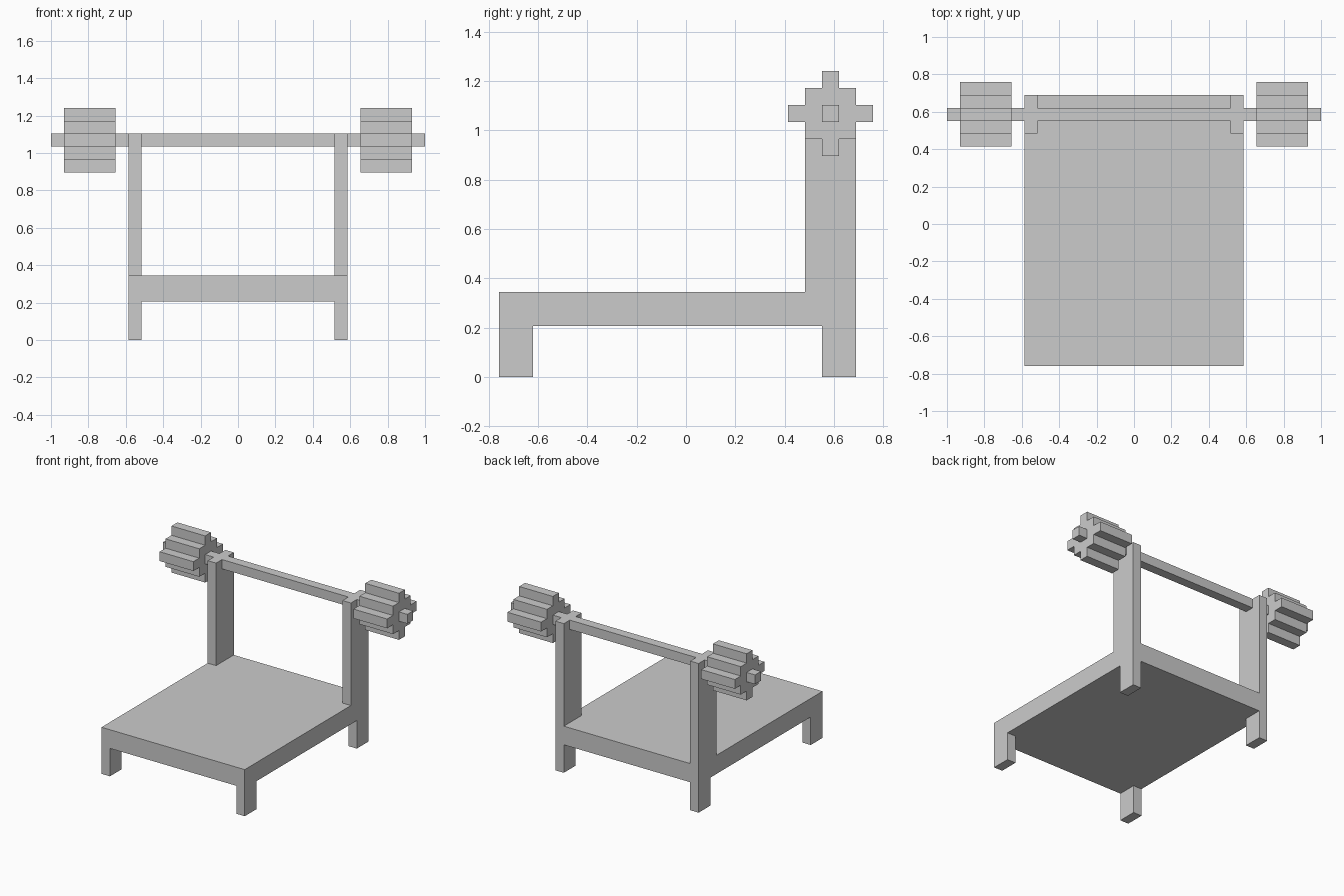
import bpy, bmesh

if "Cube" in bpy.data.objects:
    bpy.data.objects.remove(bpy.data.objects["Cube"])

U = 2 / 29  # the model sits on a grid of 29 cells along the bar


def finish(name, bm):
    bmesh.ops.recalc_face_normals(bm, faces=bm.faces)
    mesh = bpy.data.meshes.new(name)
    bm.to_mesh(mesh)
    bm.free()
    obj = bpy.data.objects.new(name, mesh)
    bpy.context.collection.objects.link(obj)
    return obj


def prism(name, outline, x0, x1):
    """Extrude a (y, z) outline from x0 to x1, all in grid cells."""
    bm = bmesh.new()
    face = bm.faces.new([bm.verts.new((x0 * U, y * U, z * U)) for y, z in outline])
    ext = bmesh.ops.extrude_face_region(bm, geom=[face])
    moved = [v for v in ext["geom"] if isinstance(v, bmesh.types.BMVert)]
    bmesh.ops.translate(bm, verts=moved, vec=((x1 - x0) * U, 0, 0))
    return finish(name, bm)


def box(name, x0, x1, y0, y1, z0, z1):
    return prism(name, [(y0, z0), (y1, z0), (y1, z1), (y0, z1)], x0, x1)


def mirror_x(obj):
    mod = obj.modifiers.new("mirror", 'MIRROR')
    mod.use_axis[0] = True
    mod.use_mirror_merge = False


# Bench slab
box("bench", -8.5, 8.5, -11, 10, 3, 5)

# Legs and uprights, mirrored left to right
mirror_x(box("front_leg", 7.5, 8.5, -11, -9, 0, 3))
mirror_x(box("back_leg", 7.5, 8.5, 8, 10, 0, 3))
mirror_x(box("upright", 7.5, 8.5, 7, 10, 5, 16))

# Bar between the uprights, and its two ends
box("bar", -7.5, 7.5, 8, 9, 15, 16)
mirror_x(box("bar_end", 8.5, 14.5, 8, 9, 15, 16))

# Stepped weight plates: one quarter outline turned four times about the bar
quarter = [(2.5, -0.5), (2.5, 0.5), (1.5, 0.5), (1.5, 1.5), (0.5, 1.5)]
outline = []
for _ in range(4):
    outline += quarter
    quarter = [(-z, y) for y, z in quarter]
mirror_x(prism("weight", [(8.5 + y, 15.5 + z) for y, z in outline], 9.5, 13.5))
